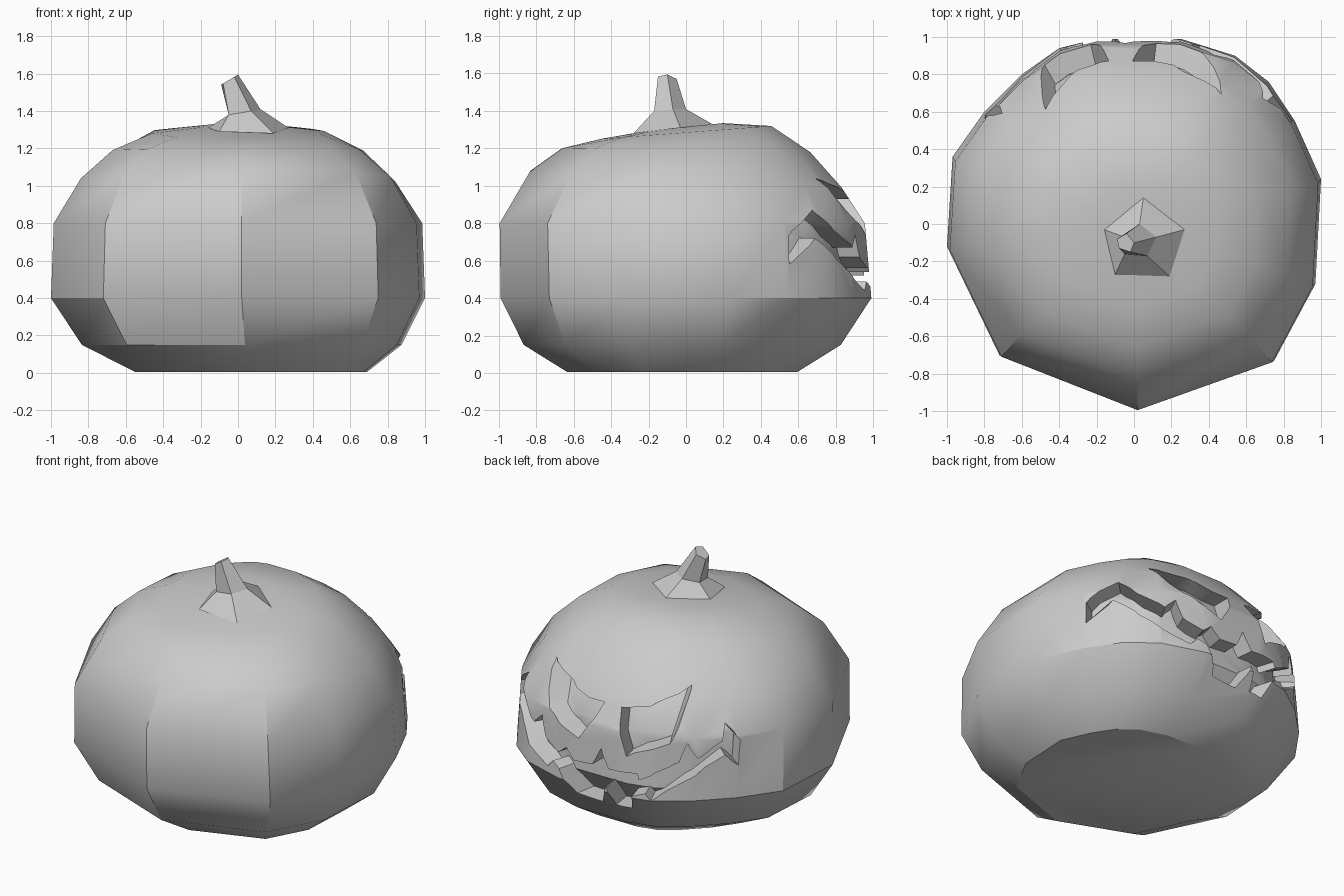
import bpy, bmesh, math

old = bpy.data.objects.get("Cube")
if old:
    bpy.data.objects.remove(old, do_unlink=True)

grey = bpy.data.materials.new("plain_grey")
grey.use_nodes = True
GREY = (0.6, 0.6, 0.6, 1)
grey.diffuse_color = GREY
grey.node_tree.nodes["Principled BSDF"].inputs["Base Color"].default_value = GREY


def loft(name, rings):
    """Closed solid through rings that have equal point counts."""
    bm = bmesh.new()
    loops = [[bm.verts.new(p) for p in ring] for ring in rings]
    n = len(loops[0])
    for a, b in zip(loops, loops[1:]):
        for i in range(n):
            j = (i + 1) % n
            bm.faces.new((a[i], a[j], b[j], b[i]))
    caps = [bm.faces.new(loops[0]), bm.faces.new(loops[-1])]
    bmesh.ops.triangulate(bm, faces=caps, ngon_method='EAR_CLIP')
    bmesh.ops.recalc_face_normals(bm, faces=bm.faces[:])
    mesh = bpy.data.meshes.new(name)
    bm.to_mesh(mesh)
    bm.free()
    mesh.materials.append(grey)
    ob = bpy.data.objects.new(name, mesh)
    bpy.context.collection.objects.link(ob)
    return ob


def subtract(target, cutter):
    """Boolean difference, baked into the target mesh."""
    cutter.hide_render = True
    mod = target.modifiers.new("cut", 'BOOLEAN')
    mod.operation = 'DIFFERENCE'
    mod.solver = 'EXACT'
    mod.use_self = True
    mod.object = cutter
    bpy.context.view_layer.update()
    dg = bpy.context.evaluated_depsgraph_get()
    baked = bpy.data.meshes.new_from_object(target.evaluated_get(dg))
    target.modifiers.clear()
    target.data = baked


# Body: faceted outline, broad at the front and finer round the carved back
outline = [(0.02, -0.99), (0.75, -0.73), (0.97, -0.32), (1.0, 0.24),
           (0.86, 0.55), (0.72, 0.76), (0.54, 0.90), (0.25, 0.99),
           (-0.2, 0.99), (-0.4, 0.94), (-0.6, 0.8), (-0.8, 0.6),
           (-0.97, 0.36), (-1.0, -0.12), (-0.72, -0.7)]
# scale, height, tilt towards the back, shift in x and y
levels = [(0.62, 0.005, 0, 0.07, -0.02), (0.855, 0.15, 0, 0.02, -0.02),
          (1, 0.40, 0, 0, 0), (0.985, 0.80, 0, 0, -0.02),
          (0.84, 1.035, -0.045, 0, 0), (0.67, 1.19, -0.01, 0, 0),
          (0.46, 1.285, 0.035, 0, 0), (0.2, 1.315, 0.02, 0, 0)]


def body_rings(shrink=1.0, mid=0.66):
    return [[((x * s + dx) * shrink, (y * s + dy) * shrink,
              mid + (z + tilt * y - mid) * shrink) for x, y in outline]
            for s, z, tilt, dx, dy in levels]


body = loft("pumpkin_body", body_rings())

# Carved face, as x and z on the back surface
eye_left = [(-0.01, 0.93), (0.12, 0.93), (0.3, 0.99), (0.55, 1.04),
            (0.37, 0.81), (0.12, 0.69)]
eye_right = [(-0.15, 0.93), (-0.33, 0.955), (-0.46, 1.01), (-0.60, 1.07),
             (-0.48, 0.77), (-0.23, 0.66)]
mouth = [(-0.79, 0.61), (-0.80, 0.77), (-0.75, 0.87), (-0.73, 0.77),
         (-0.62, 0.67), (-0.57, 0.77), (-0.53, 0.65), (-0.42, 0.59),
         (-0.31, 0.52), (-0.30, 0.56), (-0.11, 0.55), (-0.05, 0.67),
         (0.01, 0.55), (0.14, 0.54), (0.20, 0.61), (0.26, 0.56),
         (0.38, 0.62), (0.42, 0.74), (0.48, 0.67), (0.64, 0.79),
         (0.70, 0.87), (0.82, 0.73), (0.82, 0.58), (0.72, 0.72),
         (0.61, 0.61), (0.50, 0.51), (0.34, 0.44), (0.30, 0.49),
         (0.24, 0.46), (0.16, 0.30), (-0.03, 0.29), (-0.10, 0.44),
         (-0.14, 0.30), (-0.25, 0.30), (-0.27, 0.41), (-0.35, 0.44),
         (-0.38, 0.40), (-0.56, 0.53), (-0.74, 0.68)]

core = loft("inner_core", body_rings(0.88))
for name, shape in (("eye_left", eye_left), ("eye_right", eye_right),
                    ("mouth", mouth)):
    # flat prism, then fanned out from the vertical axis
    cutter = loft(name + "_cutter",
                  [[(x, k, z) for x, z in shape] for k in (0.68, 1.15)])
    for v in cutter.data.vertices:
        x, k, z = v.co
        v.co = (x * k, math.sqrt(0.96 - x * x) * k, z)
    subtract(cutter, core)
    subtract(body, cutter)
    bpy.data.objects.remove(cutter, do_unlink=True)
bpy.data.objects.remove(core, do_unlink=True)

bpy.ops.object.select_all(action='DESELECT')
body.select_set(True)
bpy.context.view_layer.objects.active = body
bpy.ops.object.shade_smooth_by_angle(angle=math.radians(31))

# Stem: flared five-sided foot, leaning neck and slanted tip
foot = [(-0.16, -0.03, 1.31), (-0.1, -0.27, 1.29), (0.19, -0.28, 1.28),
        (0.27, -0.03, 1.31), (0.05, 0.14, 1.33)]
neck = [(-0.05, -0.07, 1.38), (-0.05, -0.16, 1.38), (0.07, -0.17, 1.40),
        (0.12, -0.07, 1.41), (0.03, 0.0, 1.41)]
tip = [(x, y, 1.595 + 0.6 * x) for x, y in
       [(-0.09, -0.08), (-0.08, -0.13), (-0.02, -0.15), (0.0, -0.1),
        (-0.04, -0.05)]]
loft("stem", [foot, neck, tip])
